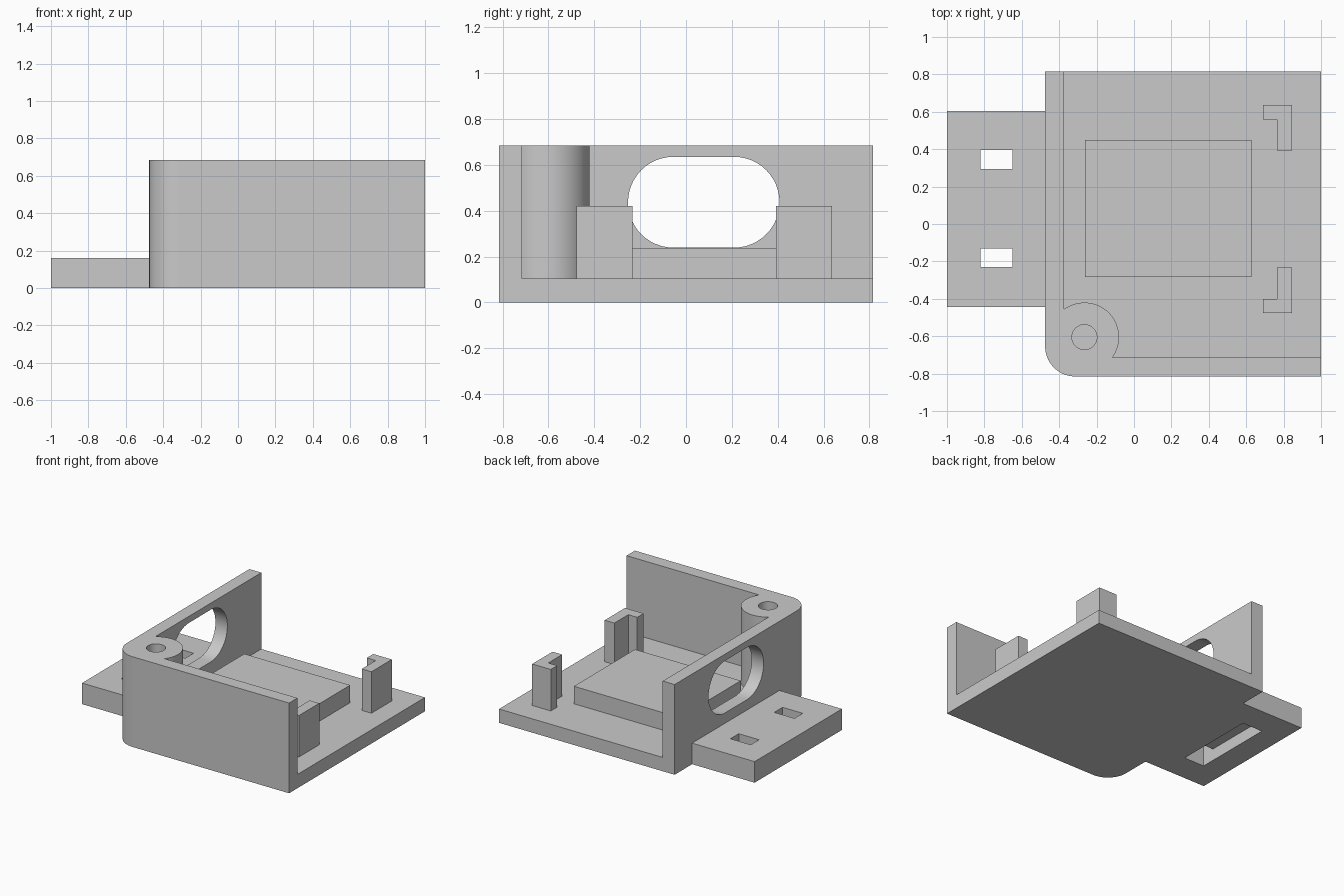
import bpy, bmesh
from math import radians, cos, sin, acos, degrees

if "Cube" in bpy.data.objects:
    bpy.data.objects.remove(bpy.data.objects["Cube"], do_unlink=True)

grey = bpy.data.materials.new("grey plastic")
grey.use_nodes = True
colour = (0.59, 0.59, 0.59, 1)
grey.diffuse_color = colour
grey.node_tree.nodes["Principled BSDF"].inputs["Base Color"].default_value = colour


def arc(cx, cy, r, start, end, steps=24):
    """Points along an arc, angles in degrees."""
    angles = [radians(start + (end - start) * i / steps) for i in range(steps + 1)]
    return [(cx + r * cos(a), cy + r * sin(a)) for a in angles]


def extrude(name, profile, low, high, axis="z"):
    """Prism from a closed 2D profile, along z (profile in xy) or x (profile in yz)."""
    bm = bmesh.new()
    place = (lambda p: (p[0], p[1], low)) if axis == "z" else (lambda p: (low, p[0], p[1]))
    face = bm.faces.new([bm.verts.new(place(p)) for p in profile])
    top = bmesh.ops.extrude_face_region(bm, geom=[face])["geom"]
    shift = (0, 0, high - low) if axis == "z" else (high - low, 0, 0)
    bmesh.ops.translate(bm, vec=shift, verts=[v for v in top if isinstance(v, bmesh.types.BMVert)])
    bmesh.ops.recalc_face_normals(bm, faces=bm.faces)
    mesh = bpy.data.meshes.new(name)
    bm.to_mesh(mesh)
    bm.free()
    mesh.materials.append(grey)
    obj = bpy.data.objects.new(name, mesh)
    bpy.context.collection.objects.link(obj)
    return obj


def rect(x0, x1, y0, y1):
    return [(x0, y0), (x1, y0), (x1, y1), (x0, y1)]


def cut(target, cutter):
    """Subtract the cutter, apply, and discard it."""
    mod = target.modifiers.new("cut", "BOOLEAN")
    mod.operation, mod.solver, mod.object = "DIFFERENCE", "EXACT", cutter
    bpy.ops.object.select_all(action="DESELECT")
    bpy.context.view_layer.objects.active = target
    target.select_set(True)
    bpy.ops.object.modifier_apply(modifier=mod.name)
    bpy.data.objects.remove(cutter, do_unlink=True)


# Main sizes
LEFT, RIGHT, FRONT, BACK = -0.475, 1.0, -0.815, 0.815
WALL, FLOOR, HEIGHT, CORNER = 0.1, 0.105, 0.685, 0.16
BOSS_X, BOSS_Y, BOSS_R = -0.265, -0.605, 0.185

# Housing: solid block with one rounded corner
outline = [(RIGHT, FRONT), (RIGHT, BACK), (LEFT, BACK)]
outline += arc(LEFT + CORNER, FRONT + CORNER, CORNER, 180, 270)
housing = extrude("housing", outline, 0, HEIGHT)

# Hollow it out, leaving two walls and the round screw boss;
# the boss is symmetric about the corner's diagonal
start = degrees(acos((LEFT + WALL - BOSS_X) / BOSS_R))
cavity = arc(BOSS_X, BOSS_Y, BOSS_R, start, 90 - start, 40)
cavity += [(1.2, FRONT + WALL), (1.2, 1.0), (LEFT + WALL, 1.0)]
cut(housing, extrude("cavity_cutter", cavity, FLOOR, 1.0))

# Screw hole and oval side window
cut(housing, extrude("screw_cutter", arc(BOSS_X, BOSS_Y, 0.067, 0, 345, 23), FLOOR, 1.0))
oval = arc(0.21, 0.437, 0.198, -90, 90) + arc(-0.055, 0.437, 0.198, 90, 270)
cut(housing, extrude("window_cutter", oval, -0.6, -0.3, "x"))

# Mounting tab with two slots joined by a channel underneath
tab = extrude("mounting_tab", rect(-1, LEFT, -0.443, 0.605), 0, 0.16)
cut(tab, extrude("channel_cutter", rect(-0.82, -0.65, -0.23, 0.395), -0.1, 0.09))
for y in (-0.23, 0.295):
    cut(tab, extrude("slot_cutter", rect(-0.82, -0.65, y, y + 0.1), -0.2, 0.3))

# Raised platform
extrude("platform", rect(-0.262, 0.627, -0.283, 0.45), FLOOR, 0.238)

# L-shaped corner posts, mirrored about the platform centre line
for name, side in (("front_post", -1), ("back_post", 1)):
    shape = [(0.69, 0.557), (0.846, 0.557), (0.846, 0.313),
             (0.765, 0.313), (0.765, 0.48), (0.69, 0.48)]
    extrude(name, [(x, 0.08 + side * y) for x, y in shape], FLOOR, 0.42)

# Smooth the round surfaces, keep the edges crisp
bpy.ops.object.select_all(action="DESELECT")
housing.select_set(True)
bpy.context.view_layer.objects.active = housing
bpy.ops.object.shade_smooth_by_angle(angle=radians(30))
